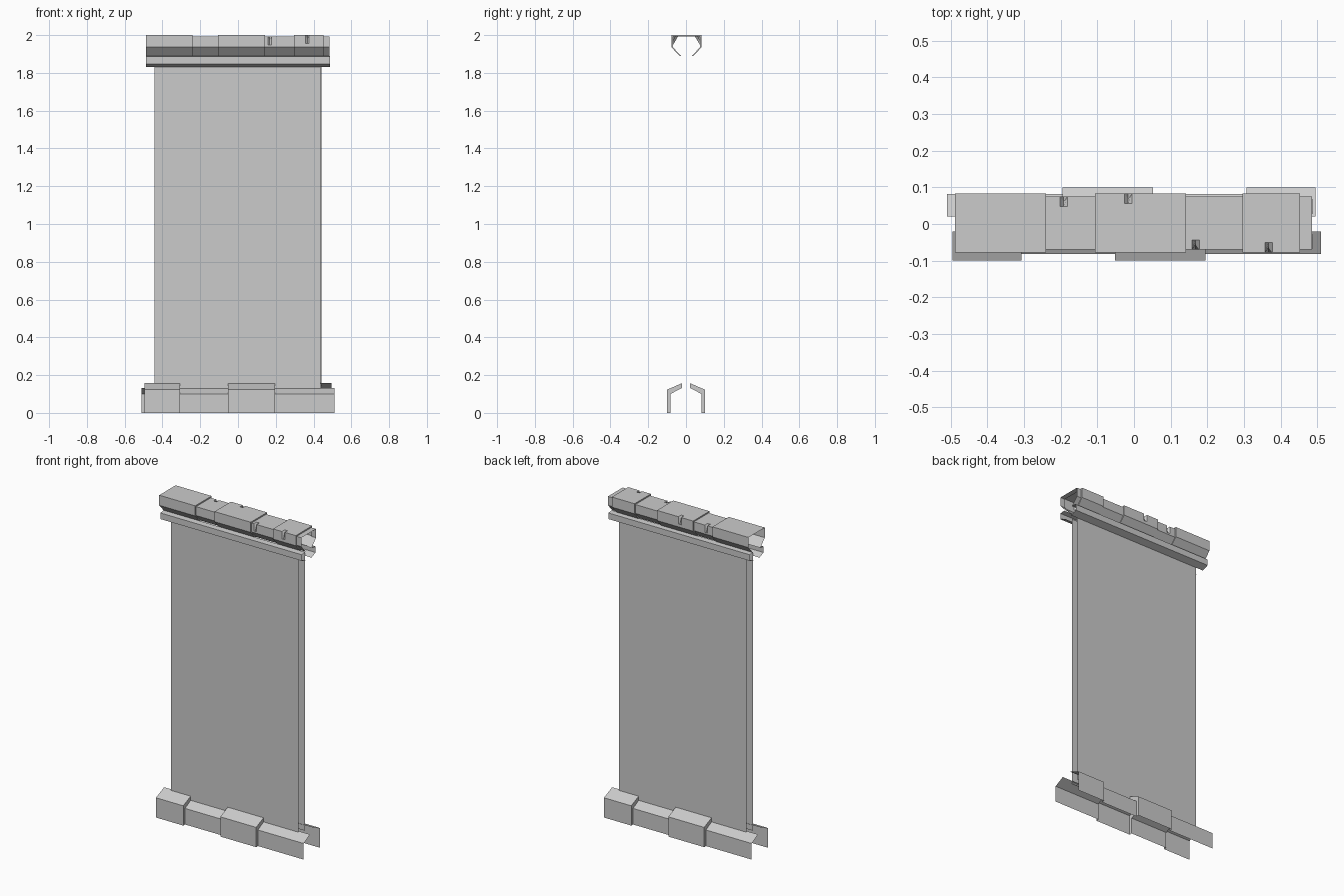
import bpy, bmesh

old = bpy.data.objects.get("Cube")
if old:
    bpy.data.objects.remove(old)

stone = bpy.data.materials.new("grey_stone")
stone.use_nodes = True
stone.diffuse_color = (0.6, 0.6, 0.6, 1)
stone.node_tree.nodes["Principled BSDF"].inputs["Base Color"].default_value = (0.6, 0.6, 0.6, 1)


def loft(name, stations, turned=False):
    """Open shell through (x, profile) stations; a repeated x makes a step."""
    s = -1 if turned else 1          # turned = half turn about z, for the back
    bm = bmesh.new()
    rows = [[bm.verts.new((s * x, s * y, z)) for y, z in prof] for x, prof in stations]
    for a, b in zip(rows, rows[1:]):
        for i in range(len(a) - 1):
            bm.faces.new((a[i], b[i], b[i + 1], a[i + 1]))
    mesh = bpy.data.meshes.new(name)
    bm.to_mesh(mesh)
    bm.free()
    mesh.materials.append(stone)
    obj = bpy.data.objects.new(name, mesh)
    bpy.context.collection.objects.link(obj)
    return obj


def runs(segments):
    """Turn (start, end, profile) segments into stations."""
    return [(x, p) for a, b, p in segments for x in (a, b)]


# Profiles as (y, z), listed upward on the front side
base_high = [(-0.10, 0), (-0.10, 0.123), (-0.02, 0.158)]
base_low = [(-0.082, 0), (-0.082, 0.10), (-0.02, 0.133)]
panel = [(-0.027, 0.12), (-0.027, 1.85)]
moulding = [(-0.027, 1.832), (-0.068, 1.848), (-0.068, 1.886), (-0.035, 1.89)]

base_runs = runs([(-0.495, -0.307, base_high), (-0.307, -0.052, base_low),
                  (-0.052, 0.195, base_high), (0.195, 0.51, base_low)])

for side, turned in (("front", False), ("back", True)):
    loft(side + "_base", base_runs, turned)
    loft(side + "_wall_panel", [(-0.443, panel), (0.437, panel)], turned)
    loft(side + "_moulding", [(-0.487, moulding), (0.487, moulding)], turned)


# Capping stones, alternately large and small, with chipped edges
def cap(large, chip=None):
    f, b, top = (-0.078, 0.083, 2.0) if large else (-0.07, 0.075, 1.992)
    d = 0.045
    pts = [(f + 0.043, 1.89), (f, 1.937), (f, top - d), (f, top), (f + 0.027, top),
           (b - 0.027, top), (b, top), (b, top - d), (b, 1.937), (b - 0.043, 1.89)]
    if chip == "front":
        pts[3] = (f + 0.014, top - d / 2)
    elif chip == "back":
        pts[6] = (b - 0.014, top - d / 2)
    return pts


stones = [(-0.488, -0.24, True, None), (-0.24, -0.107, False, (-0.192, "back")),
          (-0.107, 0.142, True, (-0.016, "back")), (0.142, 0.296, False, (0.168, "front")),
          (0.296, 0.453, True, (0.367, "front")), (0.453, 0.485, False, None)]
cap_stations = []
for start, end, large, chip in stones:
    plain = cap(large)
    cap_stations.append((start, plain))
    if chip:
        x, side = chip
        cap_stations += [(x - 0.01, plain), (x, cap(large, side)), (x + 0.01, plain)]
    cap_stations.append((end, plain))
loft("capping_stones", cap_stations)
